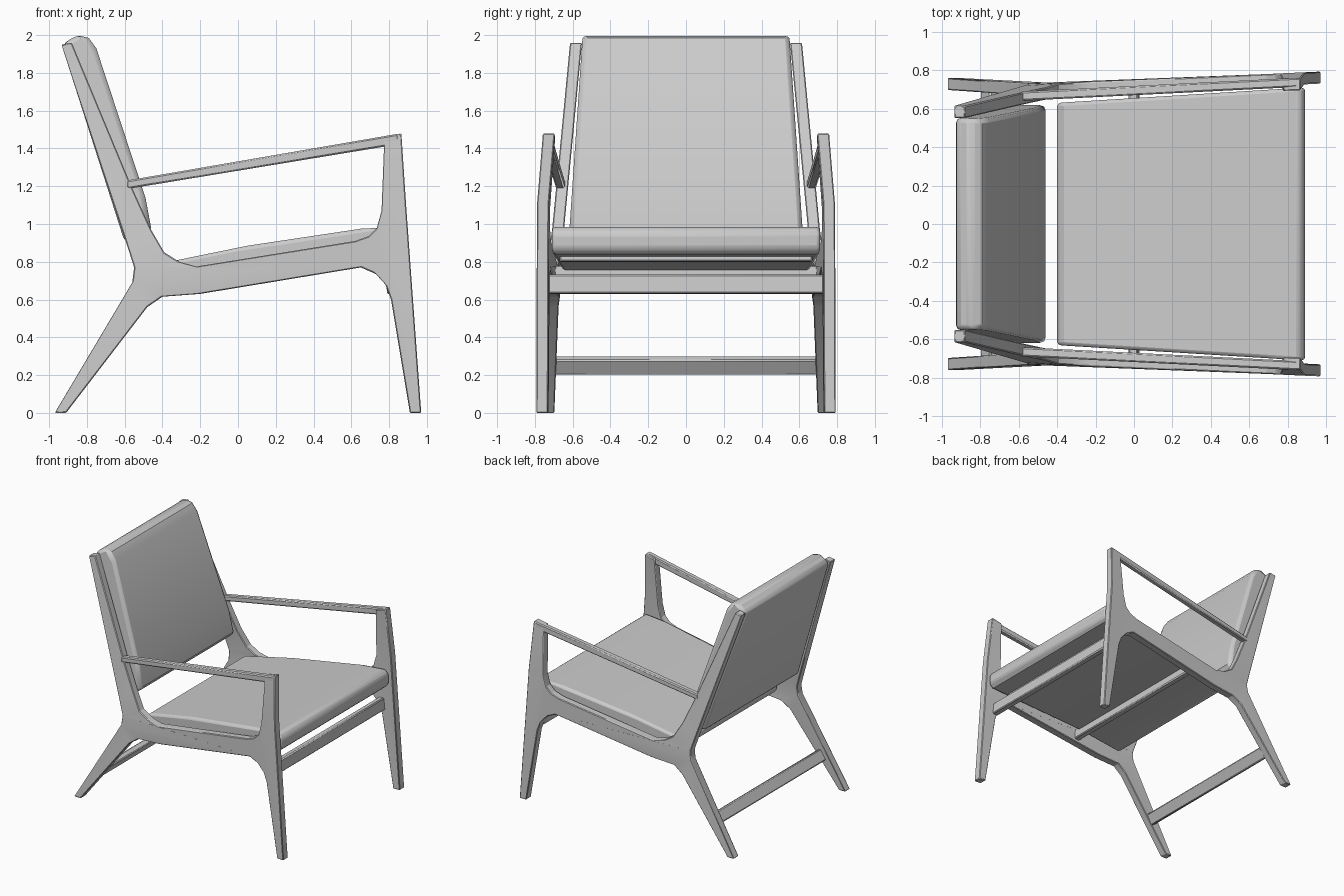
import bpy, bmesh, math
from mathutils import Vector
from mathutils.geometry import tessellate_polygon

cube = bpy.data.objects.get("Cube")
if cube:
    bpy.data.objects.remove(cube, do_unlink=True)

grey = bpy.data.materials.new("plain grey")
grey.use_nodes = True
colour = (0.6, 0.6, 0.6, 1)
grey.diffuse_color = colour
grey.node_tree.nodes["Principled BSDF"].inputs["Base Color"].default_value = colour


def prism(name, profile, inner, outer, bevel, segments=1, mirror=False):
    """Side profile (x, z) spread in y between inner(x, z) and outer(x, z)."""
    bm = bmesh.new()
    near = [bm.verts.new((x, inner(x, z), z)) for x, z in profile]
    far = [bm.verts.new((x, outer(x, z), z)) for x, z in profile]
    n = len(profile)
    # Caps are split on the flat profile, so concave outlines stay open
    for tri in tessellate_polygon([[Vector((x, z, 0)) for x, z in profile]]):
        bm.faces.new([near[i] for i in tri])
        bm.faces.new([far[i] for i in reversed(tri)])
    for i in range(n):
        j = (i + 1) % n
        bm.faces.new((near[j], near[i], far[i], far[j]))
    bmesh.ops.recalc_face_normals(bm, faces=bm.faces[:])
    mesh = bpy.data.meshes.new(name)
    bm.to_mesh(mesh)
    bm.free()
    mesh.materials.append(grey)
    obj = bpy.data.objects.new(name, mesh)
    bpy.context.collection.objects.link(obj)
    bpy.ops.object.select_all(action="DESELECT")
    obj.select_set(True)
    bpy.context.view_layer.objects.active = obj
    bpy.ops.object.shade_smooth_by_angle(angle=math.radians(25))
    mod = obj.modifiers.new("soft edges", "BEVEL")
    mod.width = bevel
    mod.segments = segments
    mod.limit_method = "ANGLE"
    mod.angle_limit = math.radians(40)
    if mirror:
        mod = obj.modifiers.new("other side", "MIRROR")
        mod.use_axis = (False, True, False)


def frame_outer(x, z):
    """Outer face of the side frame: splayed rear leg, leaning post, widening rail."""
    if x < -0.4:
        if z > 0.75:
            return 0.73 - 0.096 * (z - 0.75)
        return 0.73 + 0.04 * (0.75 - z)
    return 0.73 + 0.046 * (x + 0.4) - 0.08 * max(0, z - 1.1)


# Side frame: back post, seat rail, front leg and rear leg in one piece
frame = [(-0.935, 1.95), (-0.88, 1.96), (-0.56, 1.19), (-0.46, 0.97), (-0.39, 0.85),
         (-0.31, 0.80), (-0.22, 0.775), (0.62, 0.91), (0.69, 0.935), (0.735, 0.98),
         (0.76, 1.07), (0.775, 1.46), (0.865, 1.48), (0.89, 1.1), (0.97, 0), (0.91, 0),
         (0.81, 0.6), (0.78, 0.68), (0.73, 0.735), (0.65, 0.77), (-0.2, 0.63),
         (-0.40, 0.615), (-0.48, 0.56), (-0.91, 0), (-0.97, 0), (-0.56, 0.69),
         (-0.55, 0.77), (-0.585, 0.88)]
prism("side_frame", frame, lambda x, z: frame_outer(x, z) - 0.063, frame_outer, 0.008, mirror=True)

# Armrest
arm = [(-0.59, 1.185), (-0.59, 1.23), (0.85, 1.478), (0.85, 1.422)]
prism("armrest", arm, lambda x, z: 0.67 + 0.05 * x, lambda x, z: 0.718 + 0.05 * x,
      0.008, mirror=True)

# Seat cushion, wider at the front
def seat_half(x, z):
    return 0.655 + 0.062 * x

seat = [(-0.40, 0.72), (-0.40, 0.77), (-0.365, 0.80), (0.05, 0.885), (0.65, 0.975),
        (0.86, 0.985), (0.89, 0.95), (0.89, 0.87), (0.86, 0.84), (0.0, 0.755),
        (-0.365, 0.69)]
prism("seat_cushion", seat, lambda x, z: -seat_half(x, z), seat_half, 0.018, 2)

# Back cushion, narrower at the top
def back_half(x, z):
    return 0.622 - 0.068 * (z - 0.9)

back = [(-0.60, 0.905), (-0.925, 1.92), (-0.92, 1.96), (-0.85, 2.0), (-0.79, 1.985),
        (-0.75, 1.93), (-0.49, 1.14), (-0.46, 0.98), (-0.48, 0.94)]
prism("back_cushion", back, lambda x, z: -back_half(x, z), back_half, 0.025, 2)


# Cross bars between the side frames
def cross_bar(name, x, z, thick, tall, half, lean):
    c, s = math.cos(lean), math.sin(lean)
    corners = [(-1, -1), (-1, 1), (1, 1), (1, -1)]
    pts = [(x + (a * thick * c + b * tall * s) / 2, z + (b * tall * c - a * thick * s) / 2)
           for a, b in corners]
    prism(name, pts, lambda x, z: -half, lambda x, z: half, 0.008)


cross_bar("front_stretcher", 0.81, 0.68, 0.05, 0.10, 0.73, -0.1)
cross_bar("rear_stretcher", -0.755, 0.25, 0.045, 0.095, 0.70, 0.55)
cross_bar("seat_support_bar", 0.0, 0.735, 0.05, 0.09, 0.70, -0.1)
cross_bar("front_seat_bar", 0.70, 0.825, 0.05, 0.05, 0.67, -0.1)
